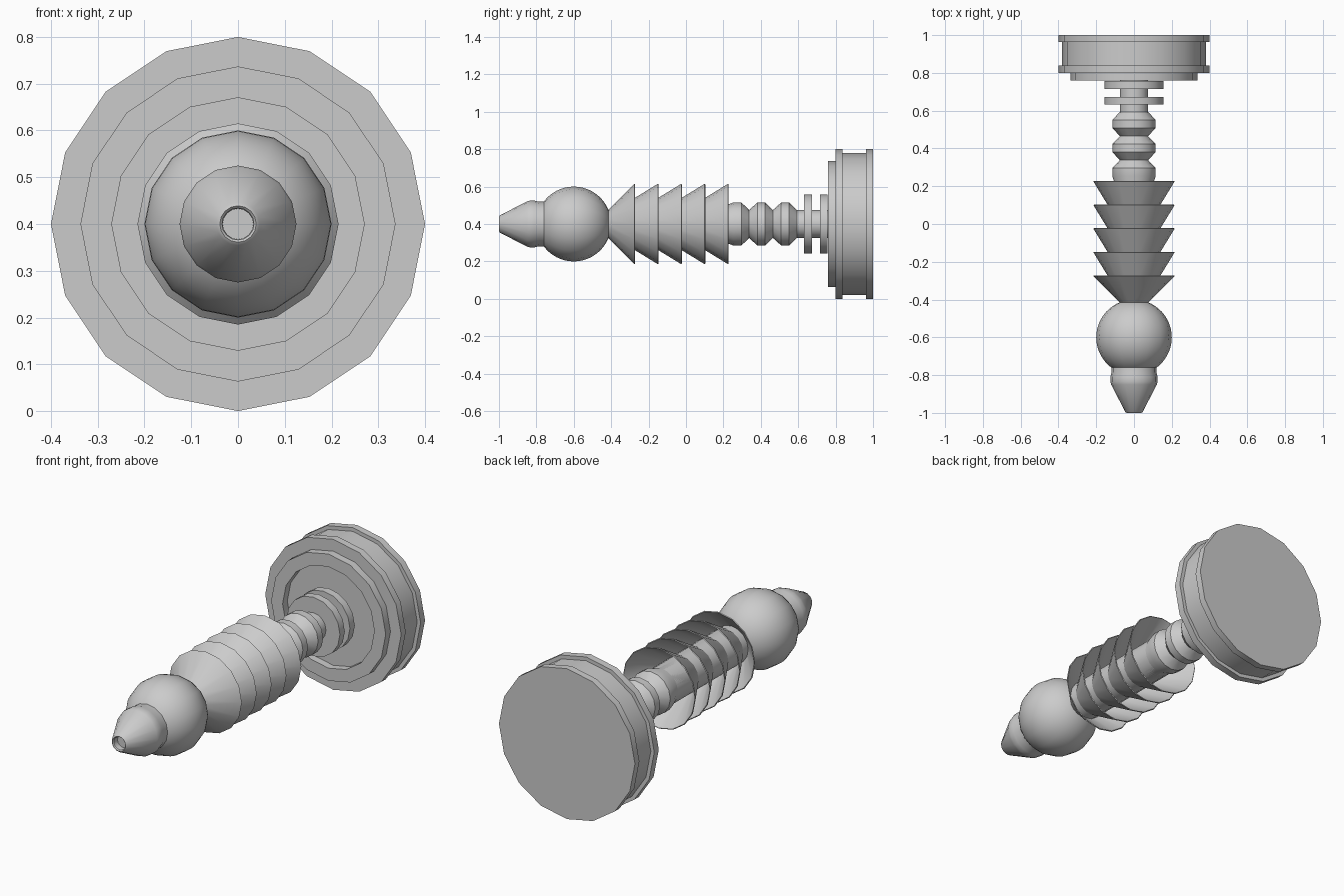
import bpy, math
from mathutils import Vector

if "Cube" in bpy.data.objects:
    bpy.data.objects.remove(bpy.data.objects["Cube"])

AXIS_Z = 0.4
SIDES = 16


def lathe(name, profile, closed=False):
    """Turn (y, radius) points around the long axis; open profiles get end caps."""
    verts, faces = [], []
    for y, r in profile:
        for i in range(SIDES):
            a = 2 * math.pi * i / SIDES
            verts.append((r * math.sin(a), y, AXIS_Z + r * math.cos(a)))
    n = len(profile)
    for k in range(n if closed else n - 1):
        p, q = k * SIDES, ((k + 1) % n) * SIDES
        for i in range(SIDES):
            j = (i + 1) % SIDES
            faces.append((p + i, p + j, q + j, q + i))
    if not closed:
        faces.append(tuple(reversed(range(SIDES))))
        faces.append(tuple((n - 1) * SIDES + i for i in range(SIDES)))
    mesh = bpy.data.meshes.new(name)
    mesh.from_pydata(verts, [], faces)
    # consistent outward normals
    import bmesh
    bm = bmesh.new()
    bm.from_mesh(mesh)
    bmesh.ops.recalc_face_normals(bm, faces=bm.faces)
    bm.to_mesh(mesh)
    bm.free()
    ob = bpy.data.objects.new(name, mesh)
    bpy.context.collection.objects.link(ob)
    bpy.ops.object.select_all(action='DESELECT')
    ob.select_set(True)
    bpy.context.view_layer.objects.active = ob
    bpy.ops.object.shade_smooth_by_angle(angle=math.radians(30))
    return ob


# Pointed tip with a small bore
lathe("tip", [(-0.965, 0.033), (-0.995, 0.034), (-1.0, 0.039), (-0.995, 0.046),
              (-0.85, 0.121), (-0.835, 0.125), (-0.81, 0.125), (-0.785, 0.119),
              (-0.74, 0.119)])

# Ball
ball = []
for k in range(25):
    a = math.radians(6 + 168 * k / 24)
    ball.append((-0.6 - 0.2 * math.cos(a), 0.2 * math.sin(a)))
lathe("ball", ball)

# Nested hollow fins around a core
lathe("fin_core", [(-0.42, 0.07), (-0.39, 0.1), (0.24, 0.1)])
for k in range(5):
    rim = -0.275 + 0.125 * k
    if k == 0:
        start, r0 = -0.415, 0.075
    else:
        start, r0 = rim - 0.19, 0.099
    lathe(f"fin_{k + 1}", [(start, r0), (rim, 0.215), (rim + 0.003, 0.211),
                           (start + 0.008, r0 - 0.003)], closed=True)

# Ribbed neck
neck = [(0.06, 0.1), (0.21, 0.1)]
for mid in (0.275, 0.402, 0.53):
    neck += [(mid - 0.021, 0.115), (mid + 0.021, 0.115), (mid + 0.063, 0.075)]
neck.append((0.81, 0.075))
lathe("ribbed_neck", neck)

# Two thin collars
for k, y in enumerate((0.632, 0.716)):
    lathe(f"collar_{k + 1}", [(y, 0.157), (y + 0.041, 0.157)])

# Round base with recessed front face and a grooved rim
lathe("base", [(0.8, 0.27), (0.76, 0.27), (0.76, 0.337), (0.8, 0.337), (0.8, 0.4),
               (0.838, 0.4), (0.838, 0.38), (0.963, 0.38), (0.963, 0.4), (1.0, 0.4)])
